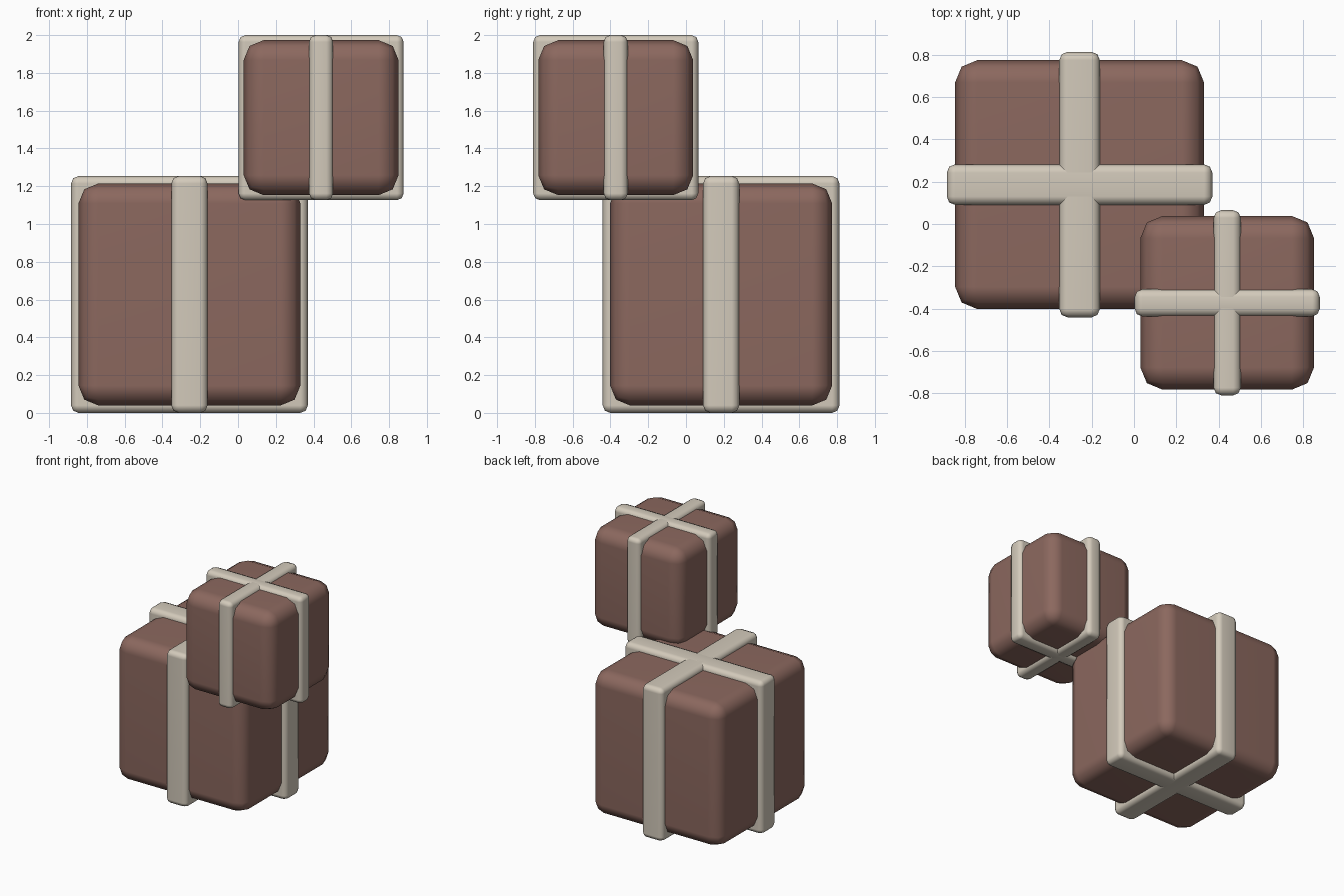
import bpy
import math

if "Cube" in bpy.data.objects:
    bpy.data.objects.remove(bpy.data.objects["Cube"])


def make_material(name, color):
    mat = bpy.data.materials.new(name)
    mat.diffuse_color = (*color, 1.0)
    mat.use_nodes = True
    mat.node_tree.nodes["Principled BSDF"].inputs["Base Color"].default_value = mat.diffuse_color
    return mat


brown = make_material("cocoa brown wrap", (0.26, 0.138, 0.113))
cream = make_material("cream ribbon", (0.65, 0.59, 0.495))


def rounded_block(name, center, size, bevel, mat):
    """Box with softly bevelled edges and smooth shading."""
    bpy.ops.mesh.primitive_cube_add(size=1, location=center)
    obj = bpy.context.object
    obj.name = name
    obj.scale = size
    bpy.ops.object.transform_apply(location=False, rotation=False, scale=True)
    mod = obj.modifiers.new("rounded edges", 'BEVEL')
    mod.width = bevel
    mod.segments = 2
    bpy.ops.object.modifier_apply(modifier=mod.name)
    bpy.ops.object.shade_smooth_by_angle(angle=math.radians(60))
    weighted = obj.modifiers.new("even shading", 'WEIGHTED_NORMAL')
    weighted.keep_sharp = True
    obj.data.materials.append(mat)
    return obj


def gift(name, center, box, band, ribbon, band_bevel):
    """Wrapped box with two ribbon bands crossing at top and bottom."""
    rounded_block(name + "_box", center, (box, box, box), 0.105, brown)
    rounded_block(name + "_ribbon_across", center, (band, ribbon, band), band_bevel, cream)
    rounded_block(name + "_ribbon_along", center, (ribbon, band, band), band_bevel, cream)


# Large gift on the ground, small gift resting over its front right corner
gift("large_gift", (-0.257, 0.186, 0.627), 1.175, 1.254, 0.192, 0.04)
gift("small_gift", (0.440, -0.372, 1.563), 0.82, 0.874, 0.128, 0.036)
